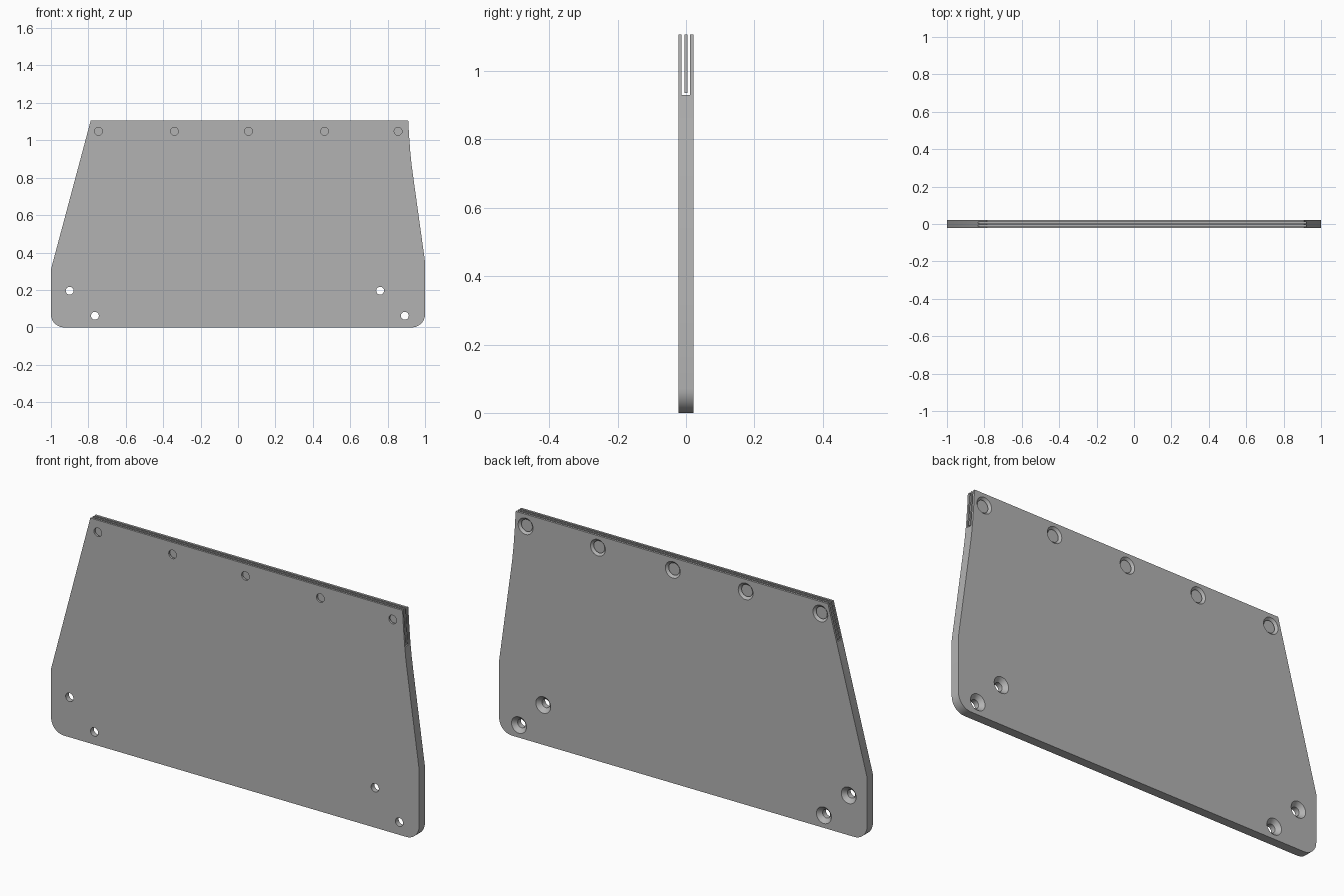
import bpy, bmesh, math

if "Cube" in bpy.data.objects:
    bpy.data.objects.remove(bpy.data.objects["Cube"], do_unlink=True)

TOP, HALF = 1.107, 0.0225      # panel height and half thickness
SLOT_Z = 0.93                  # floor of the top slot
CORNER = 0.07                  # bottom corner radius

grey = bpy.data.materials.new("plain grey")
grey.use_nodes = True
colour = (0.45, 0.45, 0.45, 1)
grey.diffuse_color = colour
grey.node_tree.nodes["Principled BSDF"].inputs["Base Color"].default_value = colour


def make_object(name, bm):
    bmesh.ops.recalc_face_normals(bm, faces=bm.faces)
    mesh = bpy.data.meshes.new(name)
    bm.to_mesh(mesh)
    bm.free()
    mesh.materials.append(grey)
    obj = bpy.data.objects.new(name, mesh)
    bpy.context.collection.objects.link(obj)
    return obj


def prism(points, y0, y1):
    """Extrude an outline in x and z from y0 to y1."""
    bm = bmesh.new()
    face = bm.faces.new([bm.verts.new((x, y0, z)) for x, z in points])
    new = bmesh.ops.extrude_face_region(bm, geom=[face])["geom"]
    verts = [v for v in new if isinstance(v, bmesh.types.BMVert)]
    bmesh.ops.translate(bm, verts=verts, vec=(0, y1 - y0, 0))
    return bm


def arc(cx, start):
    angles = [math.radians(start + 90 * i / 12) for i in range(13)]
    return [(cx + CORNER * math.cos(a), CORNER + CORNER * math.sin(a)) for a in angles]


def cut(target, cutter):
    """Subtract the cutter, then delete it."""
    mod = target.modifiers.new("cut", "BOOLEAN")
    mod.operation, mod.solver, mod.object = "DIFFERENCE", "EXACT", cutter
    graph = bpy.context.evaluated_depsgraph_get()
    mesh = bpy.data.meshes.new_from_object(target.evaluated_get(graph))
    target.modifiers.clear()
    target.data = mesh
    bpy.data.objects.remove(cutter, do_unlink=True)


# Outline: rounded foot, gently curved right edge, slanted left edge
outline = (arc(-1 + CORNER, 180) + arc(1 - CORNER, 270)
           + [(1, 0.35), (0.936, 0.81), (0.928, 0.87), (0.921, 0.94), (0.915, 1.02),
              (0.91, TOP), (-0.787, TOP), (-1, 0.31)])
panel = make_object("panel", prism(outline, -HALF, HALF))

# Slot along the top edge
slot = [(-1.2, SLOT_Z), (1.2, SLOT_Z), (1.2, 1.3), (-1.2, 1.3)]
cut(panel, make_object("slot_cutter", prism(slot, -0.0125, 0.0115)))

# Countersunk holes, wide end at the back
holes = [(x, 1.048) for x in (-0.746, -0.34, 0.056, 0.463, 0.856)]
holes += [(-0.9, 0.196), (-0.765, 0.062), (0.76, 0.196), (0.892, 0.062)]
profile = [(0.021, -0.05), (0.021, 0.003), (0.042, 0.024)]
SIDES = 32
bm = bmesh.new()
for hx, hz in holes:
    rings = []
    for r, y in profile:
        turns = [math.tau * i / SIDES for i in range(SIDES)]
        rings.append([bm.verts.new((hx + r * math.cos(t), y, hz + r * math.sin(t))) for t in turns])
    for a, b in zip(rings, rings[1:]):
        for i in range(SIDES):
            j = (i + 1) % SIDES
            bm.faces.new((a[i], a[j], b[j], b[i]))
    bm.faces.new(rings[0])
    bm.faces.new(rings[-1])
cut(panel, make_object("hole_cutter", bm))

# Thin insert plate held in the slot, following the panel outline
bm = prism(outline, -0.005, 0.004)
geom = bm.verts[:] + bm.edges[:] + bm.faces[:]
bmesh.ops.bisect_plane(bm, geom=geom, plane_co=(0, 0, SLOT_Z + 0.005),
                       plane_no=(0, 0, 1), clear_inner=True)
bmesh.ops.holes_fill(bm, edges=[e for e in bm.edges if e.is_boundary])
insert = make_object("insert_plate", bm)

# Smooth curves with sharp edges
bpy.ops.object.select_all(action="DESELECT")
for obj in (panel, insert):
    obj.select_set(True)
bpy.context.view_layer.objects.active = panel
bpy.ops.object.shade_smooth_by_angle(angle=math.radians(30))
